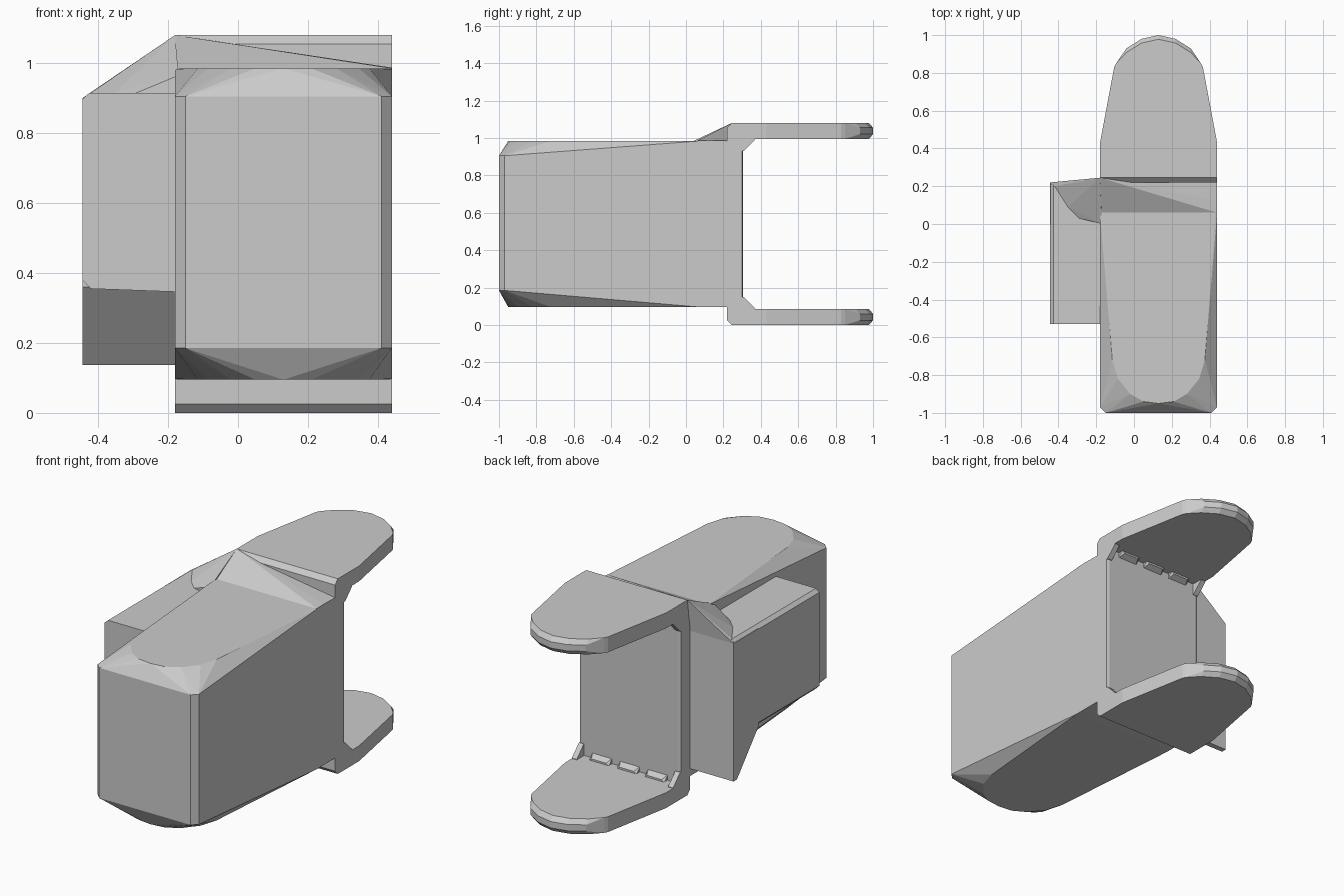
import bpy, bmesh, math

if "Cube" in bpy.data.objects:
    bpy.data.objects.remove(bpy.data.objects["Cube"])

grey = bpy.data.materials.new("plain grey")
grey.diffuse_color = (0.6, 0.6, 0.6, 1)
grey.use_nodes = True
grey.node_tree.nodes["Principled BSDF"].inputs["Base Color"].default_value = grey.diffuse_color
CX = 0.13          # centre line of body and bracket
MZ = 0.54          # middle height


def hull(name, points):
    """Flat-faced convex solid around a set of points."""
    bm = bmesh.new()
    for p in points:
        bm.verts.new(p)
    bmesh.ops.remove_doubles(bm, verts=bm.verts, dist=0.0005)
    res = bmesh.ops.convex_hull(bm, input=bm.verts)
    loose = [v for v in bm.verts if not v.link_faces]
    bmesh.ops.delete(bm, geom=loose, context='VERTS')
    bmesh.ops.dissolve_limit(bm, angle_limit=math.radians(0.5),
                             verts=bm.verts, edges=bm.edges)
    bmesh.ops.recalc_face_normals(bm, faces=bm.faces)
    me = bpy.data.meshes.new(name)
    bm.to_mesh(me)
    bm.free()
    me.materials.append(grey)
    ob = bpy.data.objects.new(name, me)
    bpy.context.collection.objects.link(ob)
    return ob


def both_sides(outline):
    """Mirror half-width outline points about the centre line."""
    return [(CX + s * w, y) for w, y in outline for s in (-1, 1)]


def flip(points):
    """Mirror points about the middle height."""
    return [(x, y, 2 * MZ - z) for x, y, z in points]


# Main body: boxy nose with rounded, narrowing top and bottom plates
cap = both_sides([(0.30, 0.06), (0.245, -0.72), (0.215, -0.82),
                  (0.15, -0.90), (0.08, -0.94), (0, -0.95)])
nose = both_sides([(0.28, -1.0), (0.31, -0.97)])
rear = both_sides([(0.31, 0.06), (0.31, 0.23)])
body = [(x, y, 0.985) for x, y in cap] + [(x, y, 0.905) for x, y in nose]
body += [(x, y, 0.983) for x, y in rear]
hull("main_body", body + flip([(x, y, z + 0 if z > 0.95 else 0.895)
                               for x, y, z in body]))

# Rear bracket: upright plate
hull("bracket_plate", [(x, y, z) for x, y in
     both_sides([(0.31, 0.22), (0.31, 0.30), (0.295, 0.305)])
     for z in (0.03, 1.05)])

# Two rounded flanges, chamfered at fold and tip
outline = both_sides([(0.31, 0.43), (0.235, 0.83), (0.225, 0.85),
                      (0.17, 0.93), (0.09, 0.98), (0, 1.0)])
flange = [(x, y, z) for x, y in outline for z in (1.02, 1.055)]
flange += [(x, y if y < 0.9 else y - 0.022, z)
           for x, y in outline for z in (0.995, 1.08)]
flange += [(x, y, z) for x, _ in both_sides([(0.31, 0)])
           for y, z in ((0.22, 0.995), (0.22, 1.055), (0.245, 1.08))]
hull("upper_flange", flange)
hull("lower_flange", flip(flange))

# Corner gussets and small fold ribs
for label, f in (("upper", flip), ("lower", lambda p: p)):
    for i, (xa, xb) in enumerate(((-0.18, -0.15), (0.44, 0.41))):
        hull(f"{label}_gusset_{i + 1}", f([
            (x, y, z) for x in (xa, xb)
            for y, z in ((0.29, 0.07), (0.37, 0.083), (0.37, 0.088),
                         (0.308, 0.15), (0.29, 0.15))]))
    for i in range(3):
        c = CX + (i - 1) * 0.17
        hull(f"{label}_fold_rib_{i + 1}", f(
            [(c + s * 0.06, y, z) for s in (-1, 1)
             for y, z in ((0.30, 0.08), (0.335, 0.08), (0.30, 0.115))]
            + [(c + s * 0.045, 0.335, 0.095) for s in (-1, 1)]))

# Slanted fairing on top of the body, falling away to the right
hull("top_fairing", [(-0.18, 0.06, 0.985), (0.44, 0.06, 0.985),
                     (0.44, 0.12, 0.987), (0.44, 0.22, 0.985),
                     (-0.18, 0.245, 1.08), (-0.18, 0.22, 0.95),
                     (0.44, 0.22, 0.95), (0.44, 0.06, 0.95),
                     (-0.18, 0.06, 0.95)])

# Side box with chamfered outer edges
section = [(-0.445, 0.38), (-0.445, 0.897), (-0.425, 0.915),
           (-0.15, 0.915), (-0.15, 0.345), (-0.42, 0.355)]
hull("side_box", [(x, y, z) for x, z in section for y in (-0.53, 0.21)])

# Side fairing between the box and the bracket
hull("side_fairing", [(-0.445, 0.22, 0.90), (-0.42, 0.20, 0.915),
                      (-0.35, 0.09, 0.915), (-0.29, 0.03, 0.915),
                      (-0.17, 0.0, 0.915), (-0.17, 0.0, 0.965),
                      (-0.18, 0.06, 0.985), (-0.18, 0.245, 1.08),
                      (-0.17, 0.22, 0.90)])

# Back wedge running down below the side box
hull("back_wedge", [(x, y, z) for x in (-0.445, -0.15)
                    for y, z in ((0.22, 0.90), (0.0, 0.90), (0.0, 0.36),
                                 (0.19, 0.137), (0.22, 0.137))])
